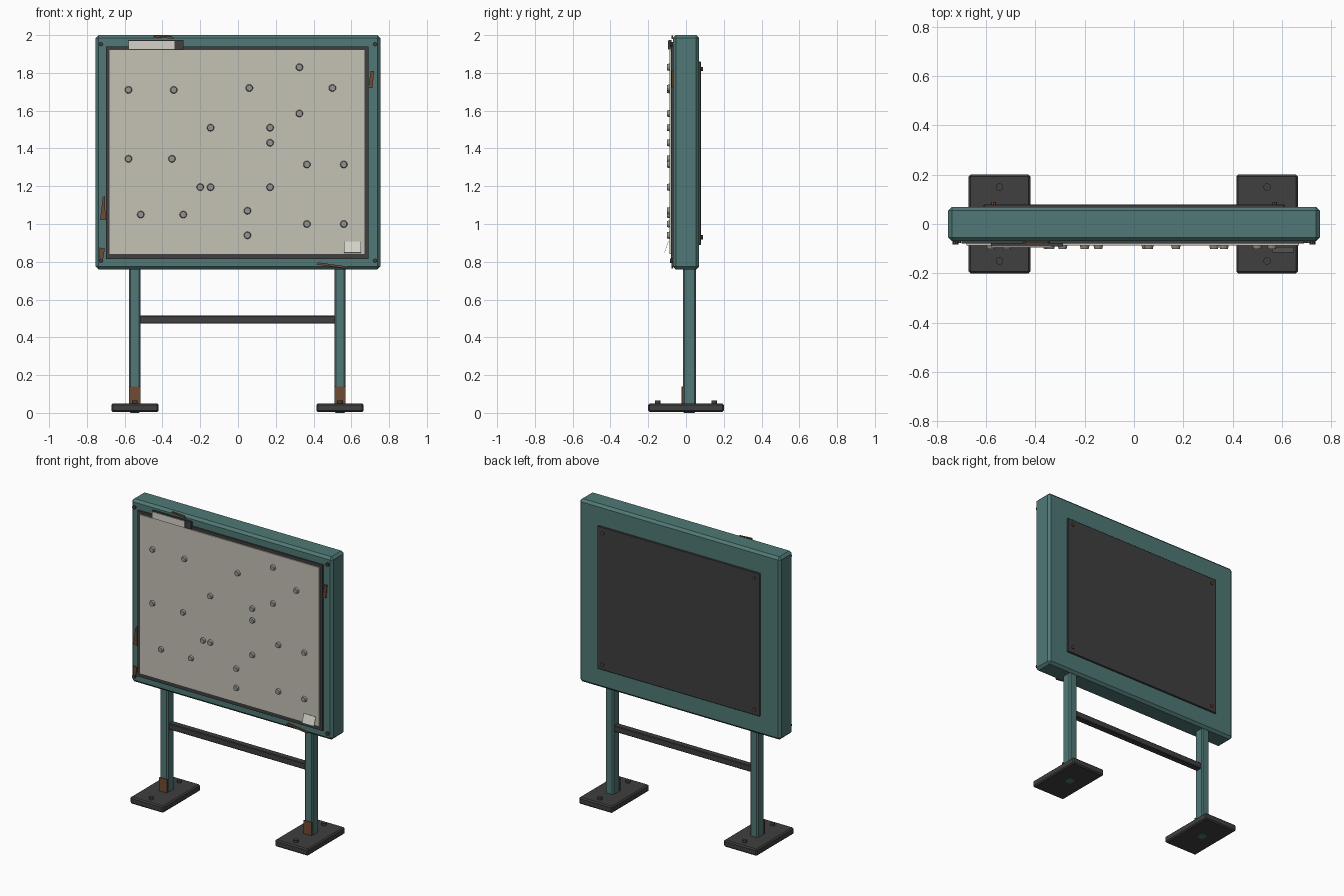
import bpy, bmesh
from math import radians
from mathutils import Matrix, Vector

cube = bpy.data.objects.get("Cube")
if cube:
    bpy.data.objects.remove(cube, do_unlink=True)


def material(name, rgb):
    m = bpy.data.materials.new(name)
    m.use_nodes = True
    m.diffuse_color = (*rgb, 1)
    m.node_tree.nodes["Principled BSDF"].inputs["Base Color"].default_value = (*rgb, 1)
    return m


TEAL = material("teal paint", (0.08, 0.19, 0.18))
DARK = material("dark metal", (0.05, 0.05, 0.05))
BOARD = material("pale board", (0.56, 0.54, 0.46))
PAPER = material("paper", (0.66, 0.65, 0.58))
STEEL = material("dull steel", (0.30, 0.30, 0.29))
RUST = material("rust", (0.16, 0.07, 0.035))


def finish(name, bm, mat):
    bmesh.ops.recalc_face_normals(bm, faces=bm.faces)
    mesh = bpy.data.meshes.new(name)
    bm.to_mesh(mesh)
    bm.free()
    mesh.materials.append(mat)
    ob = bpy.data.objects.new(name, mesh)
    bpy.context.collection.objects.link(ob)
    return ob


def box(name, x, y, z, mat, bevel=0):
    """Box from (min, max) ranges, with optional chamfered edges."""
    bm = bmesh.new()
    bmesh.ops.create_cube(bm, size=1)
    for v in bm.verts:
        v.co = Vector([r[0] if c < 0 else r[1] for c, r in zip(v.co, (x, y, z))])
    if bevel:
        bmesh.ops.bevel(bm, geom=bm.edges[:], offset=bevel, segments=1, affect='EDGES')
    return finish(name, bm, mat)


def disc(name, centre, radius, depth, mat, axis='Y', sides=12, tip=1):
    bm = bmesh.new()
    bmesh.ops.create_cone(bm, cap_ends=True, segments=sides, radius1=radius,
                          radius2=radius * tip, depth=depth)
    if axis == 'Y':
        bmesh.ops.rotate(bm, verts=bm.verts, matrix=Matrix.Rotation(radians(90), 3, 'X'))
    bmesh.ops.translate(bm, verts=bm.verts, vec=centre)
    return finish(name, bm, mat)


def patch(name, outline, y, mat, thick=0.006):
    """Thin plate with an (x, z) outline, facing the front."""
    bm = bmesh.new()
    face = bm.faces.new([bm.verts.new((px, y, pz)) for px, pz in outline])
    out = bmesh.ops.extrude_face_region(bm, geom=[face])
    moved = [g for g in out["geom"] if isinstance(g, bmesh.types.BMVert)]
    bmesh.ops.translate(bm, verts=moved, vec=(0, -thick, 0))
    return finish(name, bm, mat)


# Cabinet with trim, display board and back panel
box("cabinet", (-0.755, 0.755), (-0.07, 0.07), (0.76, 2.0), TEAL, 0.016)
box("inner_trim", (-0.70, 0.69), (-0.08, -0.06), (0.815, 1.94), DARK)
box("display_board", (-0.68, 0.67), (-0.087, -0.07), (0.84, 1.92), BOARD)
box("back_panel", (-0.61, 0.61), (0.06, 0.08), (0.89, 1.86), DARK, 0.003)

# Corner screws
for side, x in (("right", -1), ("left", 1)):
    for level, zf, zb in (("lower", 0.805, 0.93), ("upper", 1.952, 1.82)):
        disc(f"front_screw_{side}_{level}", (x * 0.725, -0.076, zf), 0.012, 0.016, DARK, sides=8)
        disc(f"back_screw_{side}_{level}", (x * 0.57, 0.083, zb), 0.011, 0.014, RUST, sides=8)

# Legs, feet and foot bolts
for side, x in (("right", -0.546), ("left", 0.54)):
    box(f"leg_{side}", (x - 0.03, x + 0.03), (-0.017, 0.053), (0, 0.80), TEAL, 0.008)
    box(f"foot_{side}", (x - 0.125, x + 0.125), (-0.2, 0.2), (0.004, 0.05), DARK, 0.008)
    box(f"leg_rust_{side}", (x - 0.03, x + 0.03), (-0.024, -0.015), (0.05, 0.14), RUST)
    for end, y in (("front", -0.15), ("back", 0.15)):
        disc(f"foot_bolt_{side}_{end}", (x, y, 0.056), 0.015, 0.018, DARK, 'Z')
box("crossbar", (-0.52, 0.515), (-0.004, 0.04), (0.473, 0.515), DARK, 0.004)

# Pins on the board
PINS = [(-.58, 1.71), (-.34, 1.71), (.06, 1.72), (.325, 1.83), (.5, 1.72), (.325, 1.585),
        (-.145, 1.51), (.17, 1.51), (.17, 1.43), (-.58, 1.345), (-.35, 1.345),
        (.365, 1.315), (.56, 1.315), (-.2, 1.195), (-.145, 1.195), (.17, 1.195),
        (-.515, 1.05), (-.29, 1.05), (.05, 1.07), (.05, .94), (.365, 1), (.56, 1)]
for i, (x, z) in enumerate(PINS):
    disc(f"pin_{i + 1}", (x, -0.093, z), 0.02, 0.016, STEEL, tip=0.8)

# Label holder and paper label at the top
box("label_holder", (-0.58, -0.288), (-0.092, -0.078), (1.925, 1.975), DARK)
patch("paper_label", [(-.58, 1.925), (-.335, 1.925), (-.335, 1.97), (-.58, 1.97)], -0.092, PAPER, 0.004)

# Loose note leaning out at its lower edge
note = patch("loose_note", [(-.045, -.062), (.045, -.062), (.045, 0), (-.045, 0)], 0, PAPER, 0.002)
note.location = (0.605, -0.093, 0.906)
note.rotation_euler.x = radians(-19)

# Rust patches on the front frame
RUSTED = {
    "top": [(-.45, 1.99), (-.34, 1.98), (-.35, 1.993), (-.44, 1.998)],
    "bottom": [(.415, .785), (.575, .765), (.58, .775), (.425, .797)],
    "left": [(.69, 1.72), (.712, 1.72), (.72, 1.81), (.702, 1.81)],
    "right": [(-.73, 1.02), (-.702, 1.02), (-.704, 1.15), (-.716, 1.14)],
    "corner": [(-.735, .82), (-.715, .81), (-.705, .87), (-.733, .875)],
}
for where, outline in RUSTED.items():
    patch(f"rust_{where}", outline, -0.069, RUST, 0.009)
